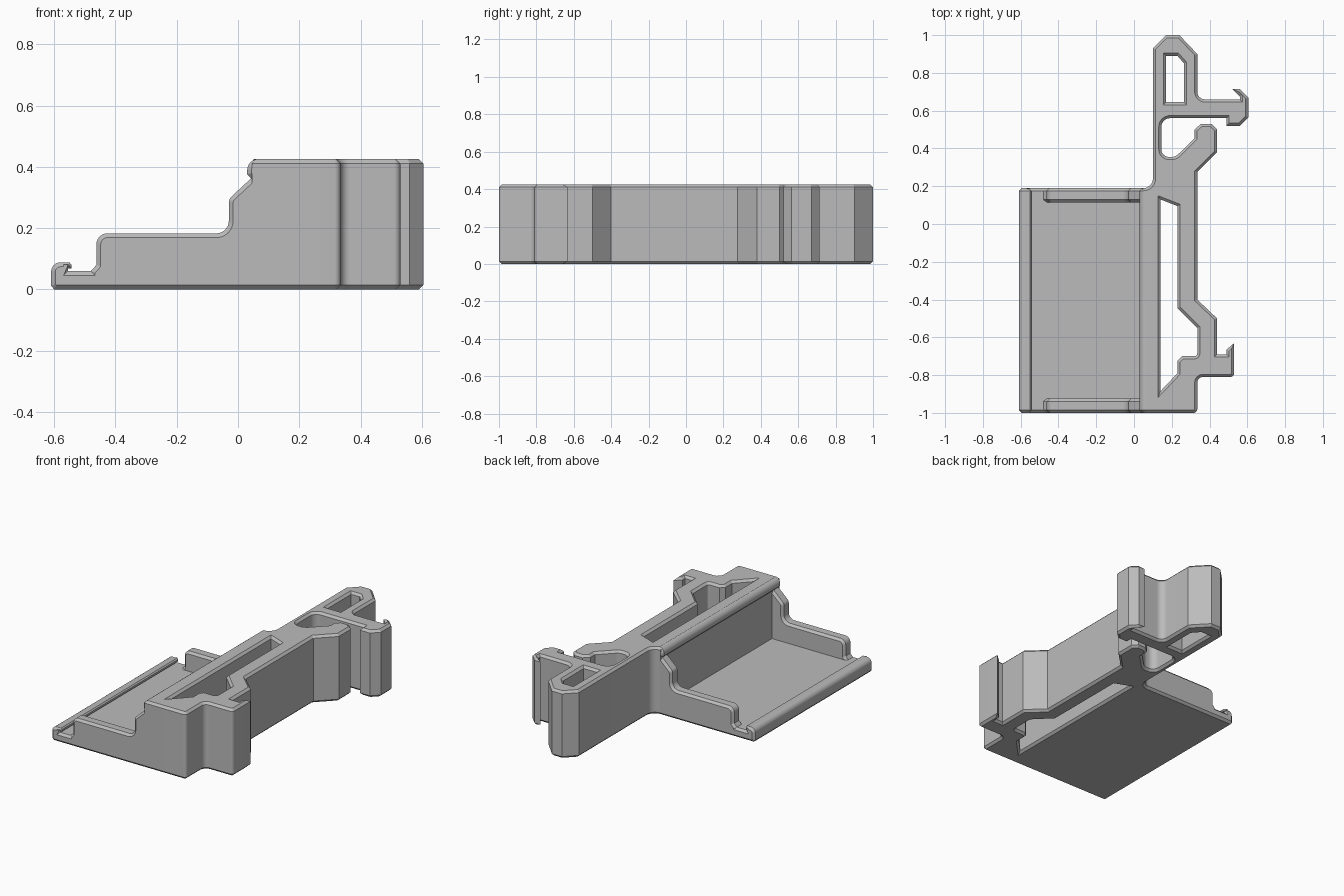
import bpy
import math
from mathutils import Vector

cube = bpy.data.objects.get("Cube")
if cube:
    bpy.data.objects.remove(cube, do_unlink=True)

grey = bpy.data.materials.new("plain grey")
grey.use_nodes = True
GREY = (0.5, 0.5, 0.5, 1)
grey.diffuse_color = GREY
grey.node_tree.nodes["Principled BSDF"].inputs["Base Color"].default_value = GREY

CHAMFER = 0.014
HEIGHT = 0.425
FRONT, BACK = -1.0, 0.19


def rounded(points, steps=6):
    """Replace each (x, y, r) corner by a fillet of radius r."""
    out = []
    n = len(points)
    for i, p in enumerate(points):
        c = Vector(p[:2])
        if len(p) == 2:
            out.append(c)
            continue
        a = (Vector(points[i - 1][:2]) - c).normalized()
        b = (Vector(points[(i + 1) % n][:2]) - c).normalized()
        half = a.angle(b) / 2
        centre = c + (a + b).normalized() * (p[2] / math.sin(half))
        start = c + a * (p[2] / math.tan(half)) - centre
        end = c + b * (p[2] / math.tan(half)) - centre
        for k in range(steps + 1):
            out.append(centre + start.lerp(end, k / steps).normalized() * p[2])
    return out


def prism(name, loops, low, high, along_y=False):
    """Extrude closed loops with chamfered rims, along z or along y."""
    curve = bpy.data.curves.new(name, "CURVE")
    curve.dimensions = "2D"
    curve.fill_mode = "BOTH"
    curve.extrude = (high - low) / 2 - CHAMFER
    curve.bevel_depth = CHAMFER
    curve.bevel_resolution = 0
    curve.offset = -CHAMFER
    for loop in loops:
        pts = rounded(loop)
        spline = curve.splines.new("POLY")
        spline.points.add(len(pts) - 1)
        for sp, p in zip(spline.points, pts):
            sp.co = (p.x, p.y, 0, 1)
        spline.use_cyclic_u = True
    obj = bpy.data.objects.new(name, curve)
    bpy.context.collection.objects.link(obj)
    mid = (low + high) / 2
    if along_y:
        obj.rotation_euler.x = math.pi / 2
        obj.location.y = mid
    else:
        obj.location.z = mid
    bpy.ops.object.select_all(action="DESELECT")
    obj.select_set(True)
    bpy.context.view_layer.objects.active = obj
    bpy.ops.object.convert(target="MESH")
    obj = bpy.context.view_layer.objects.active
    obj.data.materials.clear()
    obj.data.materials.append(grey)
    bpy.ops.object.shade_smooth_by_angle(angle=math.radians(25))
    return obj


# Upright clip body: outline with both hooks and the spring arm
outline = [
    (0.045, FRONT), (0.335, FRONT, 0.02), (0.335, -0.81, 0.03),
    (0.53, -0.81, 0.02), (0.53, -0.63), (0.49, -0.665), (0.49, -0.69),
    (0.44, -0.69), (0.44, -0.5), (0.335, -0.4), (0.335, 0.275),
    (0.44, 0.38), (0.44, 0.5), (0.41, 0.53), (0.355, 0.53), (0.32, 0.5),
    (0.32, 0.455), (0.22, 0.355, 0.05), (0.145, 0.355, 0.04),
    (0.145, 0.56, 0.045), (0.49, 0.56), (0.49, 0.52), (0.56, 0.52),
    (0.605, 0.565), (0.605, 0.67), (0.56, 0.715), (0.52, 0.715),
    (0.56, 0.675), (0.56, 0.66), (0.335, 0.66, 0.04), (0.335, 0.9),
    (0.24, 1.0), (0.17, 1.0), (0.1, 0.93), (0.1, BACK, 0.05),
    (0.045, BACK),
]
arm_slot = [(0.17, 0.89), (0.23, 0.89), (0.265, 0.85), (0.265, 0.645), (0.17, 0.645)]
body_slot = [
    (0.14, 0.13), (0.23, 0.095), (0.23, -0.445), (0.335, -0.55),
    (0.335, -0.7, 0.015), (0.255, -0.7), (0.23, -0.725), (0.23, -0.79),
    (0.14, -0.885),
]
prism("clip_body", [outline, arm_slot, body_slot], 0, HEIGHT)

# Tray floor with the curled lip on its outer edge
tray = [
    (0.1, 0), (-0.6, 0), (-0.61, 0.012), (-0.61, 0.088, 0.03),
    (-0.55, 0.088), (-0.543, 0.08), (-0.543, 0.068), (-0.555, 0.068),
    (-0.555, 0.06), (0.1, 0.06),
]
prism("tray_floor", [tray], FRONT, BACK, True)

# Stepped walls closing both ends of the tray
step = [
    (0.1, 0.03), (-0.48, 0.03), (-0.48, 0.06), (-0.462, 0.08),
    (-0.462, 0.183, 0.035), (-0.03, 0.183, 0.04), (-0.03, 0.295, 0.03),
    (0.043, 0.363), (0.03, 0.375), (0.03, HEIGHT, 0.035), (0.1, HEIGHT),
]
for name, low in (("front_end_wall", FRONT), ("back_end_wall", BACK - 0.075)):
    prism(name, [step], low, low + 0.075, True)

# Rounded bead overhanging the tray along the top of the body
bead = [(0.1, 0.355), (0.05, 0.355), (0.03, 0.375), (0.03, HEIGHT, 0.035), (0.1, HEIGHT)]
prism("top_bead", [bead], FRONT, BACK, True)
